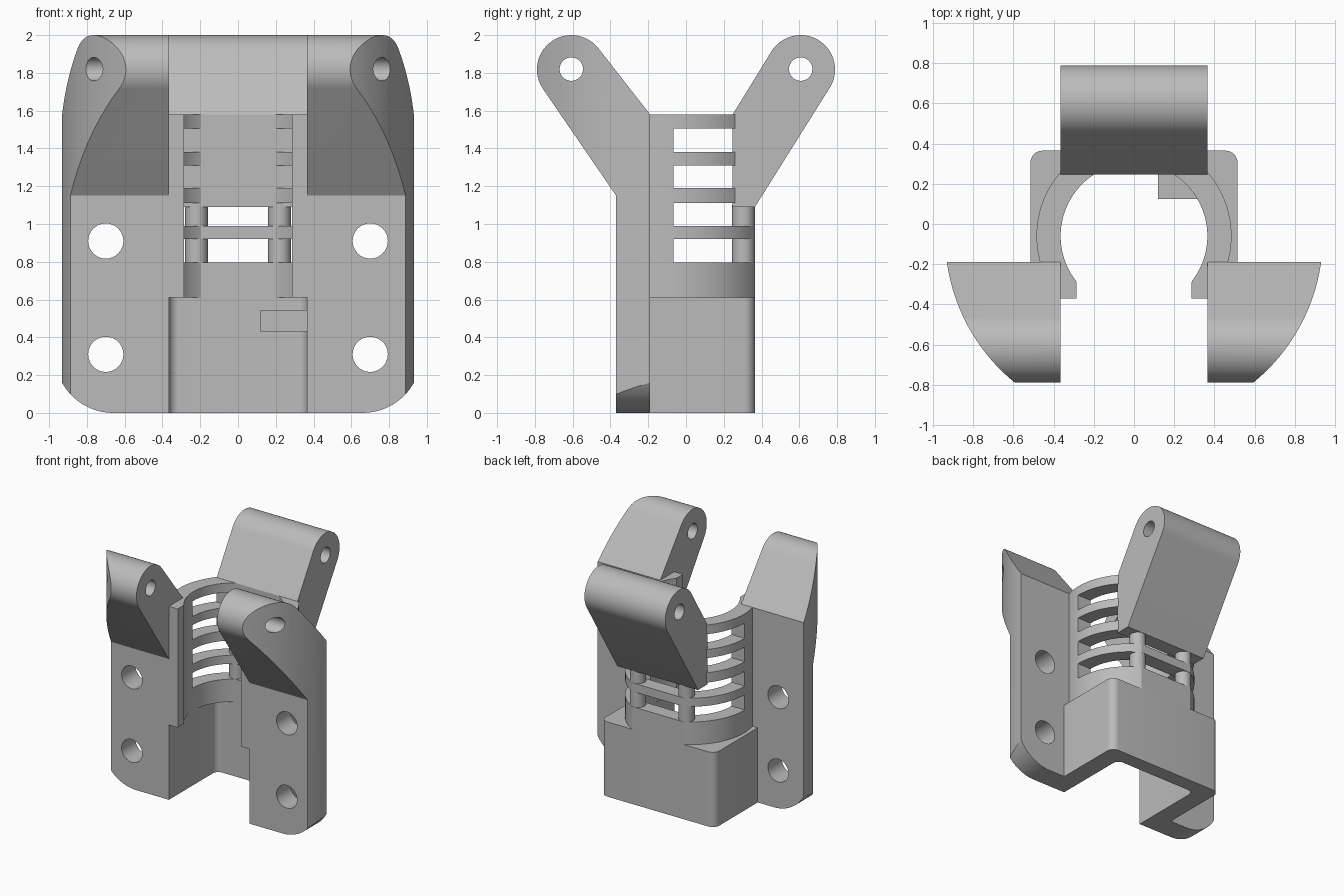
import bpy, bmesh
from math import sin, cos, asin, acos, atan2, hypot, pi, radians
from mathutils import Vector

cube = bpy.data.objects.get("Cube")
if cube:
    bpy.data.objects.remove(cube)

grey = bpy.data.materials.new("light_grey")
grey.use_nodes = True
COLOUR = (0.5, 0.5, 0.5, 1)
grey.diffuse_color = COLOUR
grey.node_tree.nodes["Principled BSDF"].inputs["Base Color"].default_value = COLOUR

CENTRE_Y = -0.06     # axis of the central bore
TOP = 1.58           # top of the vented ring
INNER = 0.365        # half width of the central opening
BACK = 0.365         # rear plane


def arc(cx, cy, r, a0, a1, n=24):
    return [(cx + r * cos(a0 + (a1 - a0) * i / n),
             cy + r * sin(a0 + (a1 - a0) * i / n)) for i in range(n + 1)]


def prism(name, outline, axis, lo, hi):
    """Extrude a 2D outline along an axis from lo to hi."""
    place = {"X": lambda a, b, h: (h, a, b),
             "Y": lambda a, b, h: (a, h, b),
             "Z": lambda a, b, h: (a, b, h)}[axis]
    bm = bmesh.new()
    face = bm.faces.new([bm.verts.new(place(a, b, lo)) for a, b in outline])
    new = bmesh.ops.extrude_face_region(bm, geom=[face])["geom"]
    move = Vector(place(0, 0, hi - lo))
    bmesh.ops.translate(bm, vec=move, verts=[v for v in new if isinstance(v, bmesh.types.BMVert)])
    bmesh.ops.recalc_face_normals(bm, faces=bm.faces)
    mesh = bpy.data.meshes.new(name)
    bm.to_mesh(mesh)
    bm.free()
    mesh.materials.append(grey)
    obj = bpy.data.objects.new(name, mesh)
    bpy.context.collection.objects.link(obj)
    return obj


def rect(a0, a1, b0, b1):
    return [(a0, b0), (a1, b0), (a1, b1), (a0, b1)]


def disc(cx, cy, r, n=48):
    return arc(cx, cy, r, 0, 2 * pi, n)[:-1]


def bake(obj):
    bpy.context.view_layer.update()
    deps = bpy.context.evaluated_depsgraph_get()
    mesh = bpy.data.meshes.new_from_object(obj.evaluated_get(deps))
    obj.modifiers.clear()
    obj.data = mesh


def cut(obj, cutter, operation="DIFFERENCE"):
    mod = obj.modifiers.new("cut", "BOOLEAN")
    mod.operation, mod.object, mod.solver = operation, cutter, "EXACT"
    bake(obj)
    bpy.data.objects.remove(cutter)


def mirror(obj):
    obj.modifiers.new("mirror", "MIRROR").use_mirror_merge = False
    bake(obj)


def arm_head(upper, lower):
    """Rounded arm end, tangent to lines from the upper and lower roots."""
    cy, cz, r = -0.607, 1.818, 0.182

    def tangent(p, side):
        dy, dz = p[0] - cy, p[1] - cz
        return atan2(dz, dy) + side * acos(r / hypot(dy, dz))
    return [upper] + arc(cy, cz, r, tangent(upper, 1), tangent(lower, -1) + 2 * pi, 32) + [lower]


PIN = (-0.607, 1.82, 0.062)

# Front wings: side profile, trimmed by the round outer wall and lower corner
head = arm_head((-0.19, TOP), (-0.37, 1.15))
wing = prism("front_wings", [(-0.37, 0), (-0.19, 0)] + head, "X", INNER, 1.0)
cut(wing, prism("outer_trim", disc(0, CENTRE_Y, 0.94, 128), "Z", -0.1, 2.1), "INTERSECT")
corner = arc(0.66, 0.31, 0.31, -pi / 2, 0, 20)
cut(wing, prism("corner_trim", [(0.2, 0)] + corner + [(0.97, 2.2), (0.2, 2.2)], "Y", -1, 0.2),
    "INTERSECT")
for z in (0.31, 0.91):
    cut(wing, prism("bolt_hole", disc(0.7, z, 0.093), "Y", -0.6, 0.1))
cut(wing, prism("pin_hole", disc(*PIN), "X", 0.2, 1.1))
mirror(wing)

# Rear arm
rear = [(-y, z) for y, z in arm_head((-0.247, TOP), (-BACK, 1.09))] + [(0.247, 1.09)]
rear_arm = prism("rear_arm", rear, "X", -INNER, INNER)
cut(rear_arm, prism("pin_hole", disc(-PIN[0], PIN[1], PIN[2]), "X", -1, 1))

# Lower U-shaped shell with rounded rear corners
R = 0.06
half = [(INNER, -0.19), (0.515, -0.19)] + arc(0.515 - R, BACK - R, R, 0, pi / 2, 8)
inside = arc(INNER - 0.05, 0.247 - 0.05, 0.05, pi / 2, 0, 8)
flip = lambda pts: [(-x, y) for x, y in reversed(pts)]
prism("lower_shell", half + flip(half) + flip(inside) + inside, "Z", 0, 0.61)

# Small stop block inside the shell
prism("stop_block", rect(0.12, INNER, 0.125, 0.247), "Z", 0.43, 0.545)

# Vented ring with front lips and a flattened back
RO, RI = 0.485, 0.365
outer = [(0.285, -0.37), (INNER, -0.37), (INNER, -0.19)]
outer += arc(0, CENTRE_Y, RO, asin((-0.19 - CENTRE_Y) / RO), asin((BACK - CENTRE_Y) / RO), 32)
inner = arc(0, CENTRE_Y, RI, asin((0.247 - CENTRE_Y) / RI), -asin(0.225 / RI), 32)
ring = prism("vented_ring", outer + flip(outer) + flip(inner) + inner, "Z", 0.61, TOP)
for z0, z1 in ((0.795, 0.92), (0.99, 1.11), (1.19, 1.31), (1.38, 1.505)):
    cut(ring, prism("vent", rect(-0.7, 0.7, -0.065, 0.6), "Z", z0, z1))

# Round posts holding the rear arm
posts = prism("rear_posts", disc(0.22, 0.304, 0.06, 32), "Z", 0.78, 1.1)
mirror(posts)

# Smooth curved walls, keep edges sharp
for obj in bpy.data.objects:
    if obj.type == "MESH" and obj.data.materials and obj.data.materials[0] == grey:
        for face in obj.data.polygons:
            face.use_smooth = True
        obj.data.set_sharp_from_angle(angle=radians(30))
